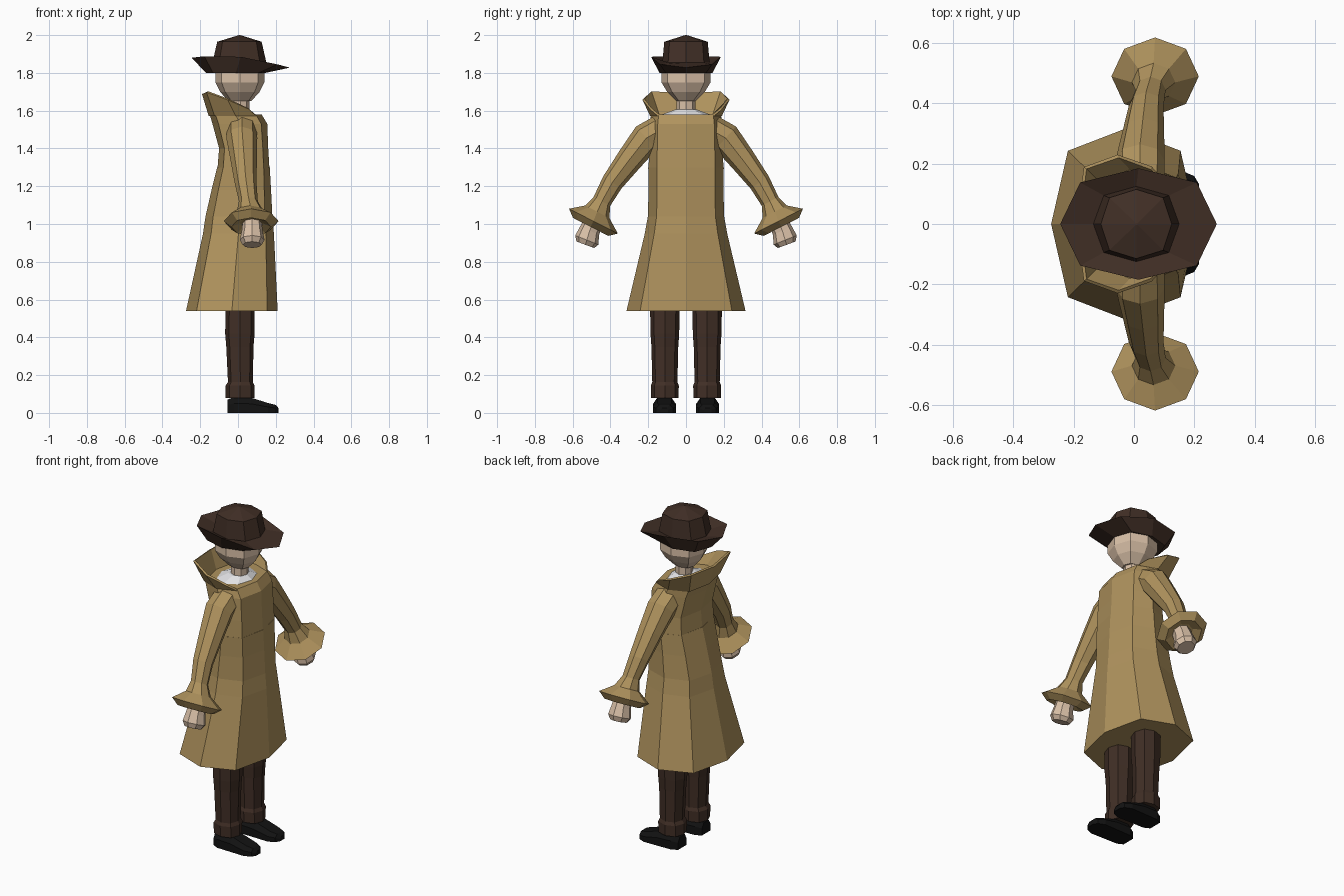
import bpy, bmesh, math
from mathutils import Vector


def material(name, rgb):
    m = bpy.data.materials.new(name)
    m.diffuse_color = (*rgb, 1)
    return m


TAN = material("tan_cloth", (0.43, 0.29, 0.11))
BROWN = material("dark_brown", (0.052, 0.028, 0.019))
SKIN = material("skin", (0.70, 0.53, 0.39))
BLACK = material("black_leather", (0.006, 0.006, 0.006))
WHITE = material("white_shirt", (0.80, 0.80, 0.82))


def loft(name, rings, mat, cap_start=True, cap_end=True, closed=True):
    """Skin a list of equal-length point rings."""
    bm = bmesh.new()
    rows = [[bm.verts.new(p) for p in r] for r in rings]
    n = len(rows[0])
    for a, b in zip(rows, rows[1:]):
        for i in range(n if closed else n - 1):
            j = (i + 1) % n
            bm.faces.new((a[i], a[j], b[j], b[i]))
    if cap_start:
        bm.faces.new(rows[0])
    if cap_end:
        bm.faces.new(rows[-1])
    bmesh.ops.recalc_face_normals(bm, faces=bm.faces)
    me = bpy.data.meshes.new(name)
    bm.to_mesh(me)
    bm.free()
    me.materials.append(mat)
    ob = bpy.data.objects.new(name, me)
    bpy.context.collection.objects.link(ob)
    return ob


def soft(v, e):
    return math.copysign(abs(v) ** e, v) if abs(v) > 1e-6 else 0.0


def ring(z, x0, x1, ry, cy=0.0, e=1.0, n=8):
    """Horizontal ring; z is a number or a list of heights per corner."""
    pts = []
    for i in range(n):
        a = 2 * math.pi * i / n
        h = z[i] if isinstance(z, (list, tuple)) else z
        pts.append(Vector(((x0 + x1) / 2 + (x1 - x0) / 2 * soft(math.cos(a), e),
                           cy + ry * soft(math.sin(a), e), h)))
    return pts


def symmetric(a):
    """Five values from front to back, mirrored around the ring."""
    return a + a[3:0:-1]


# Coat: flared skirt and fitted upper part
loft("coat_skirt", [ring(*r, e=0.75) for r in (
    (0.54, -0.275, 0.21, 0.315), (0.95, -0.185, 0.19, 0.218), (1.04, -0.172, 0.182, 0.202),
    (1.18, -0.14, 0.175, 0.198), (1.30, -0.11, 0.168, 0.20))], TAN)
loft("coat_top", [ring(*r, e=0.72) for r in (
    (1.30, -0.108, 0.166, 0.198), (1.40, -0.10, 0.16, 0.195),
    (1.53, -0.135, 0.155, 0.192), (1.58, -0.15, 0.125, 0.185))], TAN)

# Raised collar, open at the front
low = ring(1.575, -0.15, 0.125, 0.185, e=0.72)
high = ring(symmetric([1.6, 1.61, 1.66, 1.70, 1.69]), -0.185, 0.08, 0.225, e=0.55)
collar = loft("collar", [low[1:], high[1:]], TAN, False, False, False)
mod = collar.modifiers.new("thickness", "SOLIDIFY")
mod.thickness = 0.012
mod.offset = 0

# Shirt showing inside the collar
loft("shirt", [ring(1.575, -0.12, 0.10, 0.14), ring(1.605, -0.05, 0.06, 0.06)], WHITE)

# Neck and head
loft("neck", [ring(1.57, -0.035, 0.06, 0.05), ring(1.68, -0.035, 0.06, 0.05)], SKIN)
loft("head", [ring(*r, e=0.85) for r in (
    (1.65, -0.05, 0.07, 0.05), (1.70, -0.095, 0.115, 0.10), (1.75, -0.12, 0.14, 0.13),
    (1.82, -0.12, 0.14, 0.13))], SKIN)

# Hat: turned-up brim and faceted crown with a peak
loft("hat", [
    ring(1.80, -0.17, 0.145, 0.14, e=0.8),
    ring(symmetric([1.828, 1.845, 1.885, 1.888, 1.88]), -0.245, 0.275, 0.185, e=0.85),
    ring(1.855, -0.135, 0.15, 0.125, e=0.8),
    ring(1.965, -0.11, 0.125, 0.115, e=0.8),
    ring(2.0, 0.006, 0.012, 0.004)], BROWN)

for side, label in ((-1, "right"), (1, "left")):
    cy = side * 0.112

    # Trouser leg with turned-up cuff
    loft(label + "_leg", [ring(z, x0, x1, ry, cy, 0.85) for z, x0, x1, ry in (
        (0.14, -0.052, 0.078, 0.066), (0.35, -0.062, 0.082, 0.071),
        (0.42, -0.068, 0.088, 0.076), (0.56, -0.065, 0.088, 0.078))], BROWN)
    loft(label + "_trouser_cuff", [ring(z, x0, x1, ry, cy, 0.85) for z, x0, x1, ry in (
        (0.08, -0.065, 0.088, 0.072), (0.145, -0.065, 0.088, 0.074),
        (0.165, -0.052, 0.078, 0.066))], BROWN)

    # Shoe: cross-sections from heel to toe
    loft(label + "_shoe", [
        [(x, cy + side * 0.002 + w * u, h * v) for u, v in
         ((-1, 0), (1, 0), (1, 0.6), (0.6, 1), (-0.6, 1), (-1, 0.6))]
        for x, w, h in ((-0.055, 0.04, 0.07), (-0.02, 0.058, 0.085), (0.07, 0.06, 0.08),
                        (0.16, 0.062, 0.052), (0.20, 0.045, 0.042), (0.215, 0.02, 0.025))], BLACK)

    # Rings across the arm: (x, y, z, radius, tilt of the arm from straight down)
    def arm_rings(stations):
        out = []
        for x, y, z, r, tilt in stations:
            t = math.radians(tilt)
            across = Vector((0, side * math.cos(t), math.sin(t)))
            out.append([Vector((x, side * y, z))
                        + Vector((r * math.cos(a), 0, 0)) + across * r * math.sin(a)
                        for a in (2 * math.pi * i / 8 for i in range(8))])
        return out

    # Sleeve flaring into a wide cuff
    loft(label + "_sleeve", arm_rings((
        (0.02, 0.13, 1.50, 0.08, 60), (0.02, 0.21, 1.455, 0.082, 48),
        (0.03, 0.30, 1.34, 0.07, 40), (0.04, 0.39, 1.22, 0.058, 34),
        (0.055, 0.445, 1.12, 0.05, 28), (0.065, 0.47, 1.065, 0.072, 27),
        (0.07, 0.49, 1.015, 0.145, 27), (0.07, 0.505, 0.985, 0.105, 27),
        (0.07, 0.495, 1.005, 0.06, 27))), TAN)

    # Hand
    loft(label + "_hand", arm_rings((
        (0.075, 0.485, 1.02, 0.05, 27), (0.075, 0.51, 0.965, 0.055, 25),
        (0.075, 0.525, 0.915, 0.066, 22), (0.075, 0.533, 0.89, 0.05, 20))), SKIN)
